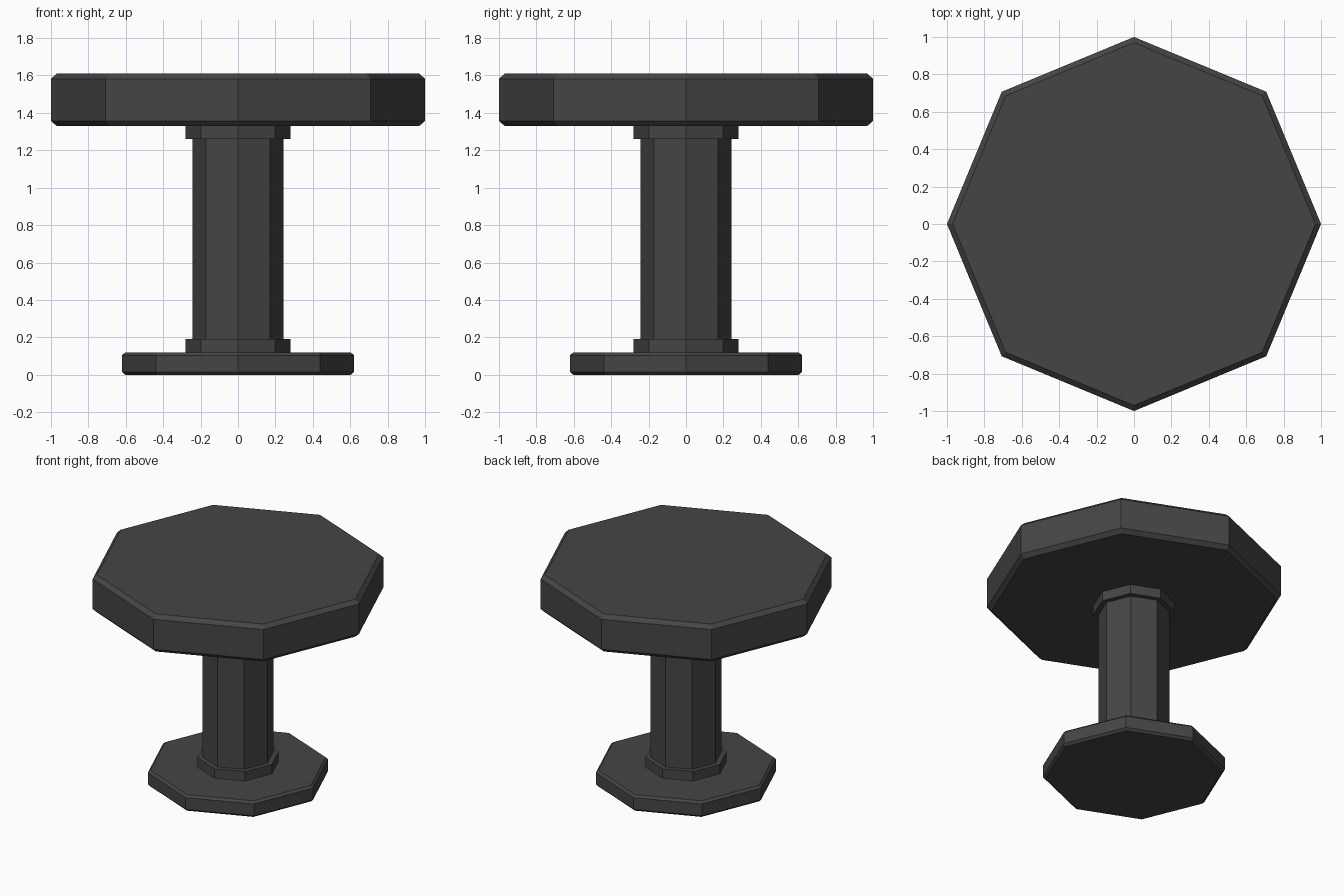
import bpy, bmesh
from math import cos, sin, pi

if "Cube" in bpy.data.objects:
    bpy.data.objects.remove(bpy.data.objects["Cube"])

SIDES = 8


def octagon_part(name, profile):
    """Closed eight-sided solid from a (radius, z) profile, bottom to top."""
    bm = bmesh.new()
    rings = [[bm.verts.new((r * cos(2 * pi * i / SIDES), r * sin(2 * pi * i / SIDES), z))
              for i in range(SIDES)] for r, z in profile]
    for low, high in zip(rings, rings[1:]):
        for i in range(SIDES):
            j = (i + 1) % SIDES
            bm.faces.new((low[i], low[j], high[j], high[i]))
    bm.faces.new(rings[0][::-1])
    bm.faces.new(rings[-1])
    mesh = bpy.data.meshes.new(name)
    bm.to_mesh(mesh)
    bm.free()
    obj = bpy.data.objects.new(name, mesh)
    bpy.context.collection.objects.link(obj)

    # dark grey finish
    obj.data.materials.append(dark)
    return obj


def slab(name, radius, z0, z1, chamfer):
    """Octagonal plate with chamfered rims."""
    inner = radius - chamfer * 1.08
    return octagon_part(name, [(inner, z0), (radius, z0 + chamfer),
                               (radius, z1 - chamfer), (inner, z1)])


dark = bpy.data.materials.new("dark_grey")
dark.diffuse_color = (0.06, 0.06, 0.06, 1)
dark.use_nodes = True
dark.node_tree.nodes["Principled BSDF"].inputs["Base Color"].default_value = dark.diffuse_color

# Foot plate and seat cushion
slab("base", 0.62, 0.0, 0.12, 0.016)
slab("seat", 1.0, 1.33, 1.61, 0.028)

# Column with a collar at each end
octagon_part("column", [(0.243, 0.12), (0.243, 1.33)])
for name, z in (("lower_collar", 0.12), ("upper_collar", 1.26)):
    octagon_part(name, [(0.28, z), (0.28, z + 0.07)])
